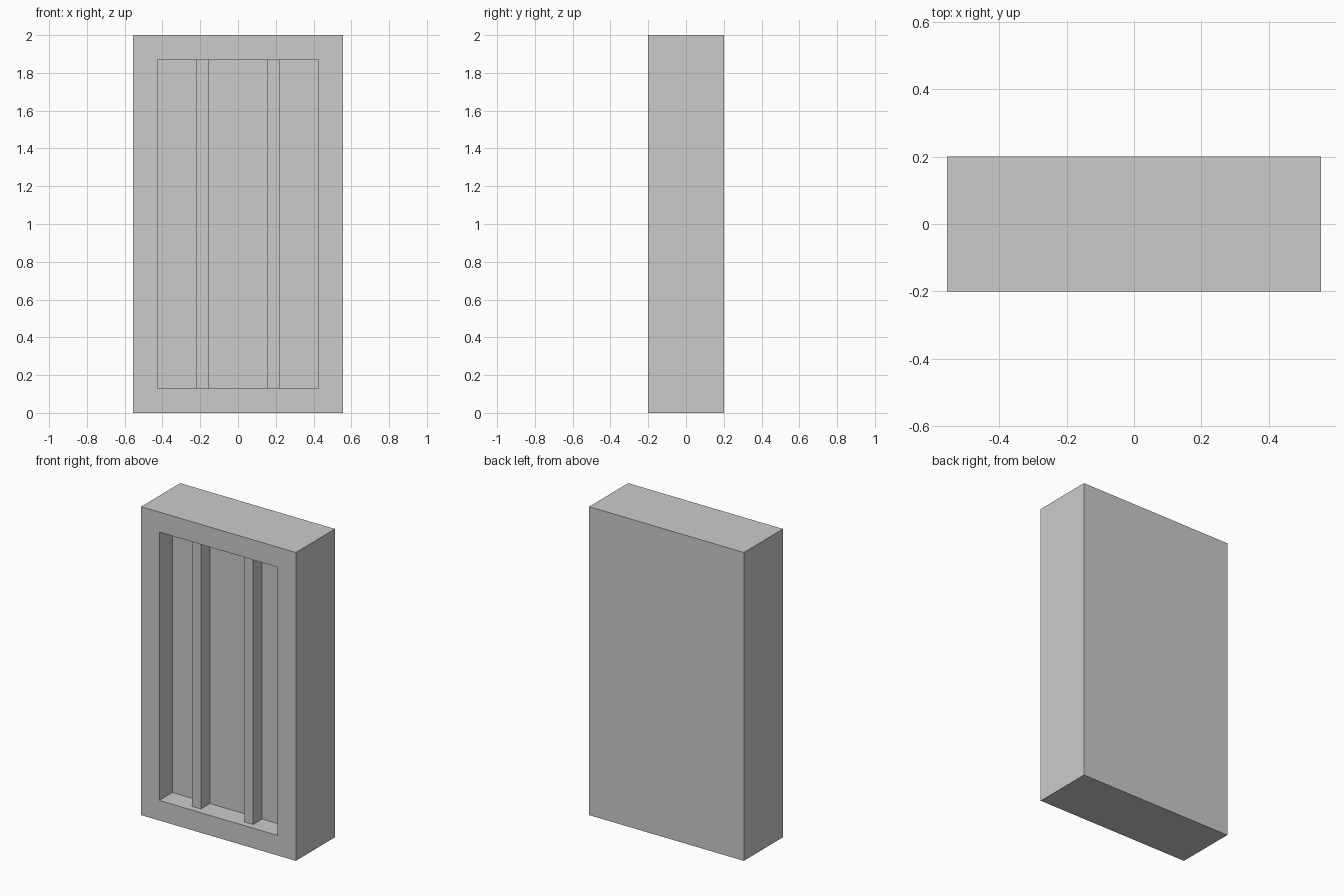
import bpy, bmesh
from mathutils import Matrix, Vector

if "Cube" in bpy.data.objects:
    bpy.data.objects.remove(bpy.data.objects["Cube"])

WIDTH, DEPTH, HEIGHT = 1.11, 0.40, 2.0
BORDER, RECESS = 0.13, 0.135
BAR_INNER, BAR_OUTER, BAR_SETBACK = 0.156, 0.219, 0.043


def add_box(bm, lo, hi):
    lo, hi = Vector(lo), Vector(hi)
    mat = Matrix.Translation((lo + hi) / 2) @ Matrix.Diagonal((*(hi - lo), 1))
    bmesh.ops.create_cube(bm, size=1, matrix=mat)


def make_object(name, bm):
    mesh = bpy.data.meshes.new(name)
    bm.normal_update()
    bm.to_mesh(mesh)
    bm.free()
    obj = bpy.data.objects.new(name, mesh)
    bpy.context.collection.objects.link(obj)
    return obj


# Block with a framed recess in its front face
bm = bmesh.new()
add_box(bm, (-WIDTH / 2, -DEPTH / 2, 0), (WIDTH / 2, DEPTH / 2, HEIGHT))
bm.normal_update()
front = min(bm.faces, key=lambda f: f.calc_center_median().y)
bmesh.ops.inset_region(bm, faces=[front], thickness=BORDER, use_even_offset=True)
panel = bmesh.ops.extrude_discrete_faces(bm, faces=[front])["faces"][0]
bmesh.ops.translate(bm, verts=panel.verts, vec=(0, RECESS, 0))
make_object("recessed_frame", bm)

# Upright bars standing in the recess, mirrored left and right
front_y = -DEPTH / 2
bm = bmesh.new()
add_box(bm, (BAR_INNER, front_y + BAR_SETBACK, BORDER),
        (BAR_OUTER, front_y + RECESS, HEIGHT - BORDER))
bars = make_object("upright_bars", bm)
bars.modifiers.new("mirror", 'MIRROR').use_axis = (True, False, False)
